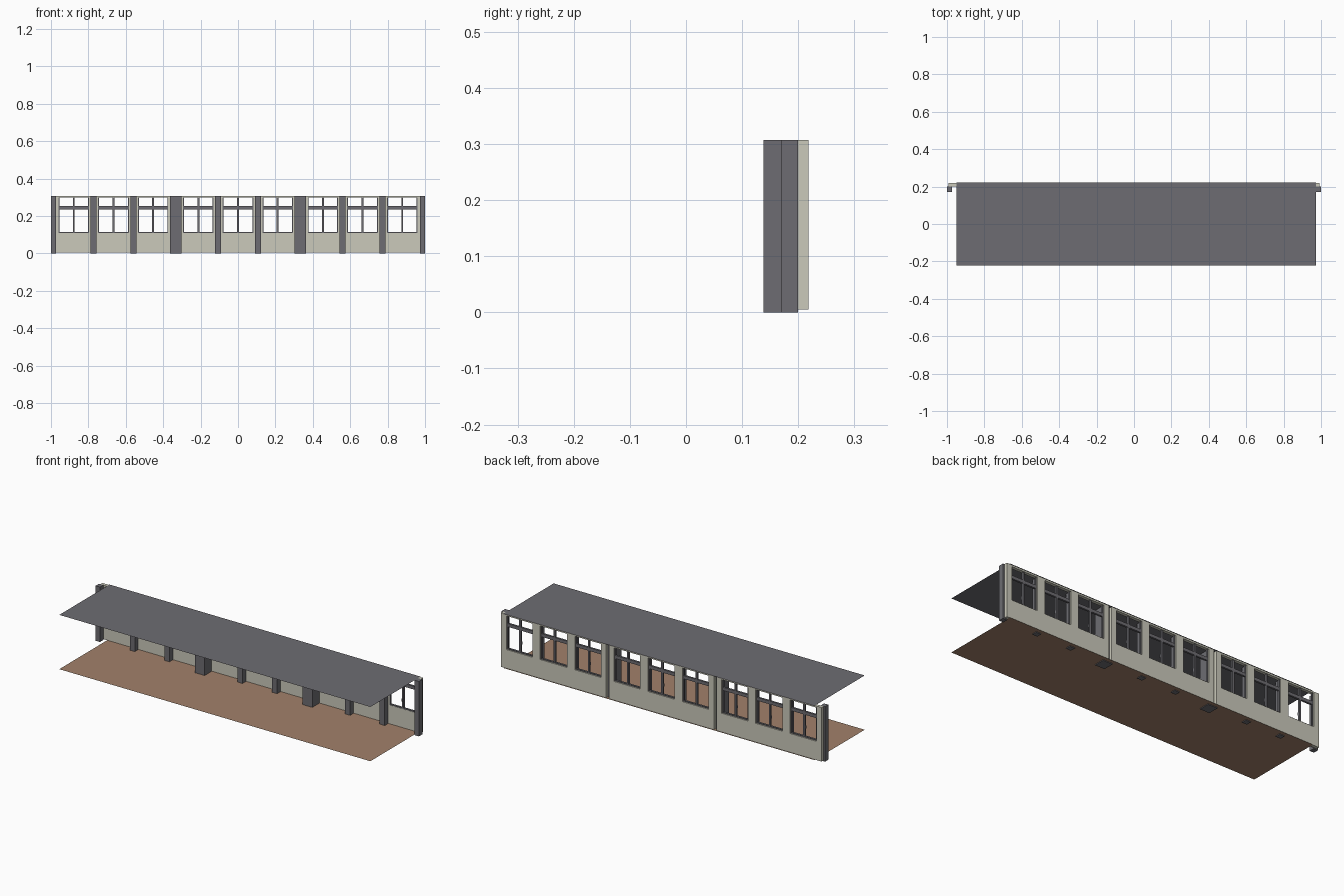
import bpy

if "Cube" in bpy.data.objects:
    bpy.data.objects.remove(bpy.data.objects["Cube"])


def material(name, rgb):
    m = bpy.data.materials.new(name)
    m.diffuse_color = (*rgb, 1)
    m.use_nodes = True
    m.node_tree.nodes["Principled BSDF"].inputs["Base Color"].default_value = m.diffuse_color
    return m


GREY = material("dark_grey", (0.155, 0.152, 0.168))
BEIGE = material("pale_beige", (0.60, 0.59, 0.50))
BROWN = material("floor_brown", (0.36, 0.22, 0.145))


def mesh_object(name, verts, faces, mat):
    me = bpy.data.meshes.new(name)
    me.from_pydata(verts, [], faces)
    me.materials.append(mat)
    ob = bpy.data.objects.new(name, me)
    bpy.context.collection.objects.link(ob)
    return ob


def boxes(name, items, mat):
    """One object made of boxes given as (x0, x1, y0, y1, z0, z1)."""
    verts, faces = [], []
    for x0, x1, y0, y1, z0, z1 in items:
        n = len(verts)
        verts += [(x, y, z) for z in (z0, z1)
                  for x, y in ((x0, y0), (x1, y0), (x1, y1), (x0, y1))]
        faces += [[n + i for i in f] for f in (
            (3, 2, 1, 0), (4, 5, 6, 7), (0, 1, 5, 4),
            (1, 2, 6, 5), (2, 3, 7, 6), (3, 0, 4, 7))]
    return mesh_object(name, verts, faces, mat)


def sheet(name, z, mat):
    x0, x1, y = -0.95, 0.974, 0.222
    return mesh_object(name, [(x0, -y, z), (x1, -y, z), (x1, y, z), (x0, y, z)],
                       [(0, 1, 2, 3)], mat)


TOP = 0.307
SILL, HEAD = 0.11, 0.298        # window opening heights
WY0, WY1 = 0.2, 0.218           # wall thickness
HALF = 0.325                    # half length of one wall section
POST = 0.107                    # offset of the inner posts

# Floor and roof sheets
sheet("floor", 0.004, BROWN)
sheet("roof", TOP + 0.0005, GREY)

# Three identical wall sections, each with three windows
for i, cx in enumerate((-0.666, 0.0, 0.666)):
    edges = [(-HALF, -HALF + 0.032), (-POST - 0.024, -POST + 0.024),
             (POST - 0.024, POST + 0.024), (HALF - 0.032, HALF)]
    wall = [(cx - HALF, cx + HALF, WY0, WY1, 0.005, SILL),
            (cx - HALF, cx + HALF, WY0, WY1, HEAD, TOP)]
    wall += [(cx + a, cx + b, WY0, WY1, SILL, HEAD) for a, b in edges]
    boxes(f"wall_section_{i + 1}", wall, BEIGE)

    # Window frames: jambs, sill, transom, mullion and handle
    frame = []
    f0, f1, t = 0.201, 0.212, 0.005
    for (_, left), (right, _) in zip(edges, edges[1:]):
        x0, x1 = cx + left, cx + right
        m = (x0 + x1) / 2
        frame += [(x0, x0 + t, f0, f1, SILL, HEAD),
                  (x1 - t, x1, f0, f1, SILL, HEAD),
                  (x0 + t, x1 - t, f0, f1, SILL, SILL + t),
                  (x0 + t, x1 - t, f0, f1, 0.236, 0.254),
                  (m - 0.005, m + 0.005, f0, f1, SILL + t, 0.236),
                  (m - 0.005, m + 0.005, f0, f1, 0.254, HEAD),
                  (m - 0.003, m + 0.003, f0 - 0.006, f0, 0.152, 0.168)]
    boxes(f"window_frames_{i + 1}", frame, GREY)

    # Thin columns in front of the inner posts
    boxes(f"thin_columns_{i + 1}",
          [(cx + s * POST - 0.0155, cx + s * POST + 0.0155, 0.17, WY0, 0, TOP)
           for s in (-1, 1)], GREY)

# Deep columns at the joints between sections, thin ones at both ends
boxes("joint_columns", [(s * 0.333 - 0.03, s * 0.333 + 0.03, 0.138, WY0, 0, TOP)
                        for s in (-1, 1)], GREY)
boxes("end_columns", [(-1, -0.973, 0.17, WY0, 0, TOP),
                      (0.973, 1, 0.17, WY0, 0, TOP)], GREY)
